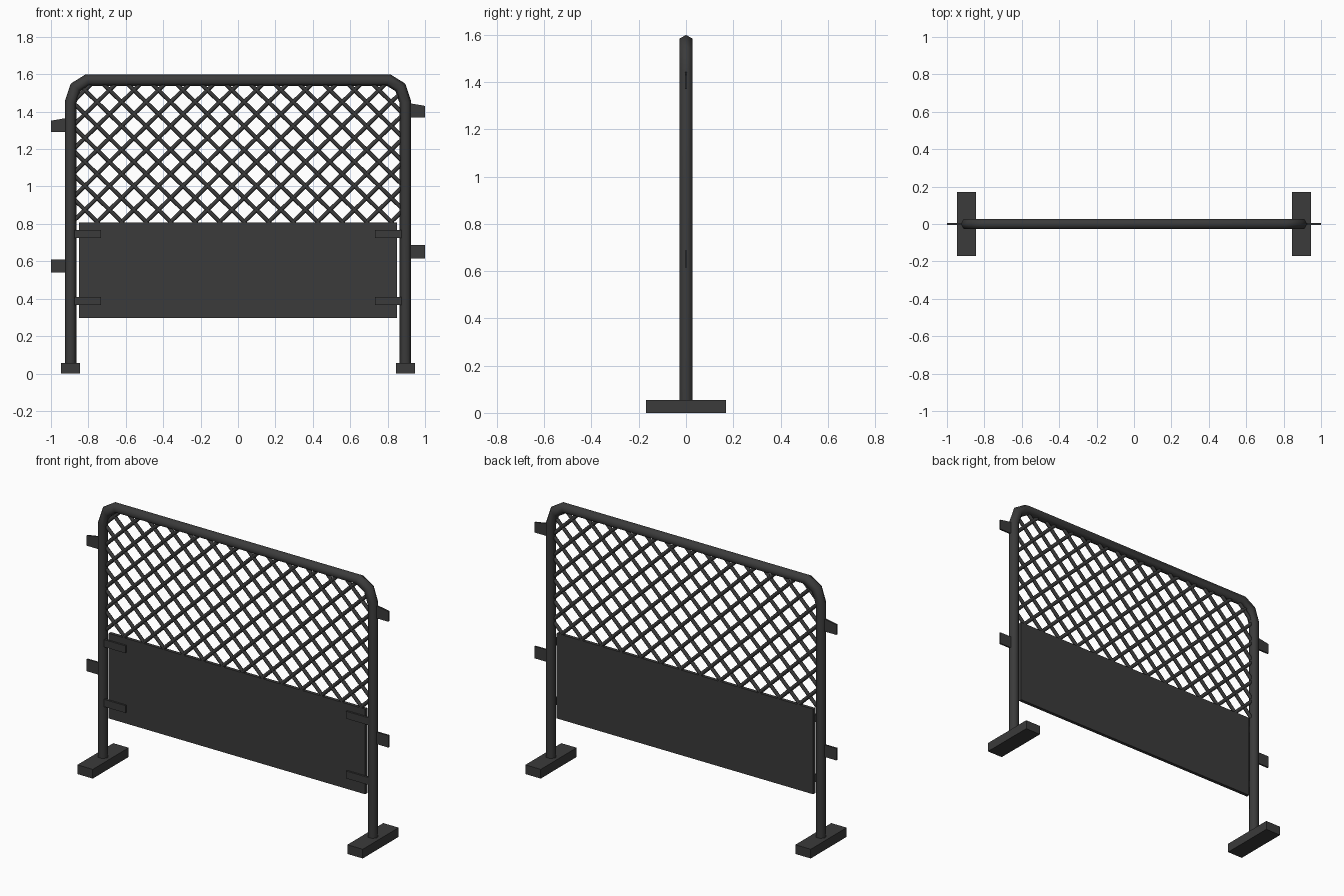
import bpy, bmesh, math
from mathutils import Vector

cube = bpy.data.objects.get("Cube")
if cube:
    bpy.data.objects.remove(cube, do_unlink=True)

mat = bpy.data.materials.new("dark grey metal")
mat.use_nodes = True
grey = (0.043, 0.043, 0.043, 1)
mat.diffuse_color = grey
mat.node_tree.nodes["Principled BSDF"].inputs["Base Color"].default_value = grey


def finish(name, bm):
    bmesh.ops.recalc_face_normals(bm, faces=bm.faces)
    mesh = bpy.data.meshes.new(name)
    bm.to_mesh(mesh)
    bm.free()
    mesh.materials.append(mat)
    obj = bpy.data.objects.new(name, mesh)
    bpy.context.collection.objects.link(obj)
    return obj


def plate(name, outline, y0, y1):
    """Extrude an x-z outline from y0 to y1."""
    bm = bmesh.new()
    face = bm.faces.new([bm.verts.new((x, y0, z)) for x, z in outline])
    new = bmesh.ops.extrude_face_region(bm, geom=[face])["geom"]
    verts = [v for v in new if isinstance(v, bmesh.types.BMVert)]
    bmesh.ops.translate(bm, verts=verts, vec=(0, y1 - y0, 0))
    return finish(name, bm)


def box(name, x0, x1, y0, y1, z0, z1):
    return plate(name, [(x0, z0), (x1, z0), (x1, z1), (x0, z1)], y0, y1)


def tube(bm, path, radius, sides=6):
    """Smooth mitred tube along an x-z path, with edges lying in the x-z plane."""
    pts = [Vector(p) for p in path]
    rings = []
    for i, p in enumerate(pts):
        a = (p - pts[i - 1]).normalized() if i else (pts[1] - p).normalized()
        b = (pts[i + 1] - p).normalized() if i < len(pts) - 1 else a
        t = (a + b).normalized()
        n = Vector((-t.y, t.x)) / t.dot(a)
        ring = []
        for k in range(sides):
            ang = 2 * math.pi * k / sides
            q = p + n * radius * math.cos(ang)
            ring.append(bm.verts.new((q.x, radius * math.sin(ang), q.y)))
        rings.append(ring)
    for r, s in zip(rings, rings[1:]):
        for k in range(sides):
            m = (k + 1) % sides
            bm.faces.new((r[k], r[m], s[m], s[k])).smooth = True
    bm.faces.new(rings[0])
    bm.faces.new(rings[-1])


# Bent tube frame
POST = 0.895
corner = [(POST, 1.45), (0.868, 1.53), (0.805, 1.569)]
half = [(POST, 0.03)] + corner
path = [(-x, z) for x, z in half] + half[::-1]
bm = bmesh.new()
tube(bm, path, 0.031)
finish("tube_frame", bm)


# Diagonal mesh, clipped to the frame opening
def clip(origin, direction, polygon):
    """Part of a line inside a convex clockwise polygon."""
    lo, hi = -9.0, 9.0
    for a, b in zip(polygon, polygon[1:] + polygon[:1]):
        e = Vector(b) - Vector(a)
        n = Vector((e.y, -e.x))
        d, s = n.dot(direction), n.dot(Vector(a) - origin)
        if d > 0:
            lo = max(lo, s / d)
        elif d < 0:
            hi = min(hi, s / d)
    return lo, hi


BOTTOM, STEP_X, STEP_Z = 0.803, 0.131, 0.128
opening = [(-0.88, BOTTOM)] + [(-x, z) for x, z in corner]
opening += corner[::-1] + [(0.88, BOTTOM)]
bm = bmesh.new()
for sign in (-1, 1):
    direction = Vector((sign * STEP_X, STEP_Z)).normalized()
    for i in range(-14, 15):
        origin = Vector((i * STEP_X + 0.033, 1.195))
        lo, hi = clip(origin, direction, opening)
        if hi - lo > 0.04:
            tube(bm, [origin + direction * lo, origin + direction * hi], 0.011)
finish("lattice_mesh", bm)

# Solid lower panel
box("lower_panel", -0.85, 0.85, -0.01, 0.01, 0.298, 0.808)

for side, s in (("left", 1), ("right", -1)):
    # Foot under each post
    x = s * POST
    box(side + "_foot", x - 0.051, x + 0.051, -0.17, 0.17, 0, 0.055)
    # Clips holding the panel to the post
    for level, z in (("lower", 0.388), ("upper", 0.746)):
        box(f"{side}_{level}_clip", *sorted((s * 0.732, s * 0.875)),
            -0.021, -0.008, z - 0.022, z + 0.022)

# Thin coupling tabs on the outer sides, staggered in height
for side, s, low, high in (("left", 1, 0.616, 1.37), ("right", -1, 0.539, 1.291)):
    box(side + "_lower_tab", *sorted((s * 0.9, s)), -0.005, 0.005, low, low + 0.072)
    plate(side + "_upper_tab",
          [(s * 0.9, high), (s, high), (s, high + 0.061), (s * 0.9, high + 0.078)],
          -0.005, 0.005)
